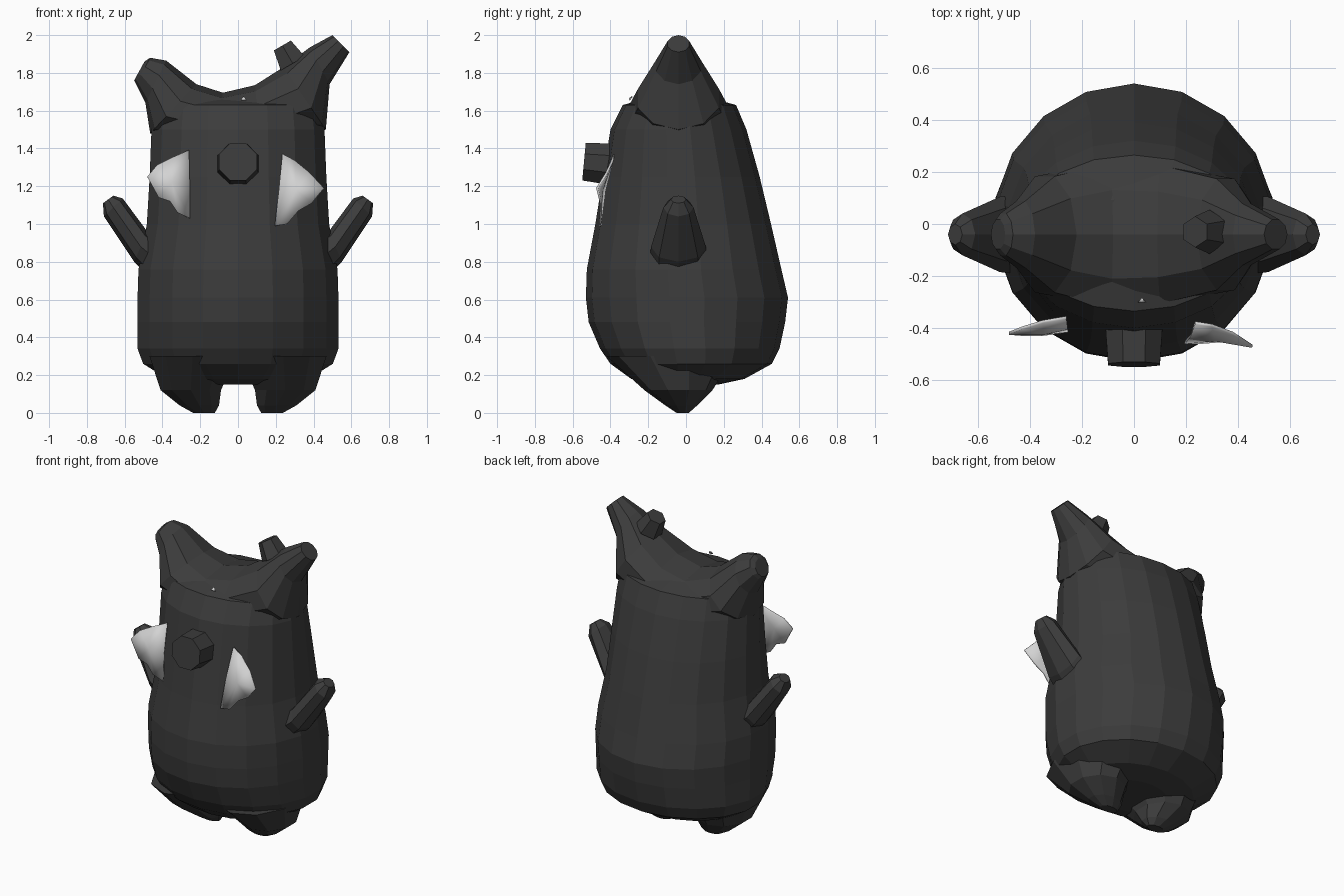
import bpy, bmesh, math
from mathutils import Vector

if "Cube" in bpy.data.objects:
    bpy.data.objects.remove(bpy.data.objects["Cube"])


def material(name, c):
    m = bpy.data.materials.new(name)
    m.diffuse_color = (c, c, c, 1)
    m.use_nodes = True
    m.node_tree.nodes["Principled BSDF"].inputs["Base Color"].default_value = m.diffuse_color
    return m


DARK = material("charcoal", 0.045)
PALE = material("pale grey", 0.65)


def finish(bm, name, mat):
    bmesh.ops.recalc_face_normals(bm, faces=bm.faces[:])
    me = bpy.data.meshes.new(name)
    bm.to_mesh(me)
    bm.free()
    me.materials.append(mat)
    ob = bpy.data.objects.new(name, me)
    bpy.context.collection.objects.link(ob)
    return ob


def loft(name, rings, mat=DARK):
    """Skin a list of point rings and close both ends."""
    bm = bmesh.new()
    vs = [[bm.verts.new(p) for p in r] for r in rings]
    n = len(vs[0])
    for a, b in zip(vs, vs[1:]):
        for i in range(n):
            j = (i + 1) % n
            bm.faces.new((a[i], a[j], b[j], b[i]))
    bm.faces.new(vs[0])
    bm.faces.new(vs[-1])
    return finish(bm, name, mat)


def flat_ring(z, rx, front, back, n=18, cx=0):
    """Horizontal oval from its half width and front/back y."""
    cy, ry = (front + back) / 2, (back - front) / 2
    return [(cx + rx * math.sin(2 * math.pi * i / n),
             cy + ry * math.cos(2 * math.pi * i / n), z) for i in range(n)]


def side_ring(top, bottom, w, n, side=1, cy=-0.04):
    """Oval standing across x, from its top and bottom (x, z) and half width."""
    t = Vector((top[0] * side, cy, top[1]))
    b = Vector((bottom[0] * side, cy, bottom[1]))
    c, h = (t + b) / 2, (t - b) / 2
    return [c + h * math.cos(2 * math.pi * i / n) +
            Vector((0, w * math.sin(2 * math.pi * i / n), 0)) for i in range(n)]


# Body: z, half width, front y, back y
loft("body", [flat_ring(*r) for r in (
    (0.15, 0.22, -0.18, 0.17), (0.18, 0.38, -0.29, 0.31), (0.26, 0.51, -0.40, 0.455),
    (0.34, 0.54, -0.455, 0.495), (0.48, 0.54, -0.515, 0.525), (0.61, 0.54, -0.53, 0.54),
    (0.76, 0.535, -0.525, 0.505), (1.0, 0.49, -0.48, 0.45), (1.25, 0.475, -0.44, 0.39),
    (1.50, 0.465, -0.40, 0.32), (1.63, 0.45, -0.335, 0.265), (1.675, 0.27, -0.17, 0.10))])

# Saddle-shaped crown running from one ear tip to the other
loft("ears", [side_ring(t, b, w, 10) for t, b, w in (
    ((-0.495, 1.86), (-0.55, 1.76), 0.06), ((-0.465, 1.88), (-0.54, 1.74), 0.085),
    ((-0.38, 1.865), (-0.49, 1.64), 0.135), ((-0.22, 1.74), (-0.465, 1.48), 0.235),
    ((-0.08, 1.695), (-0.12, 1.40), 0.29), ((0.09, 1.735), (0.12, 1.40), 0.28),
    ((0.24, 1.83), (0.465, 1.50), 0.225), ((0.38, 1.935), (0.485, 1.74), 0.125),
    ((0.50, 2.0), (0.59, 1.91), 0.06))])

for side, label in ((-1, "left"), (1, "right")):
    # Stubby feet
    loft(label + "_foot", [flat_ring(z, rx, f, b, 10, cx * side) for z, cx, rx, f, b in (
        (0.30, 0.24, 0.24, -0.42, 0.25), (0.12, 0.25, 0.168, -0.22, 0.14),
        (0.04, 0.205, 0.11, -0.11, 0.06), (0.0, 0.18, 0.06, -0.05, 0.015))])
    # Raised arms
    loft(label + "_arm", [side_ring(t, b, w, 8, side) for t, b, w in (
        ((0.44, 0.94), (0.48, 0.73), 0.15), ((0.48, 0.96), (0.55, 0.80), 0.145),
        ((0.61, 1.135), (0.71, 1.04), 0.08), ((0.66, 1.15), (0.715, 1.11), 0.04))])


def stub(name, start, end, r0, r1, n, turn=0.0):
    """Tapered prism between two points."""
    a, b = Vector(start), Vector(end)
    q = (b - a).to_track_quat('Z', 'Y')
    rings = []
    for c, r in ((a, r0), (b, r1)):
        rings.append([c + q @ Vector((r * math.cos(turn + 2 * math.pi * i / n),
                                      r * math.sin(turn + 2 * math.pi * i / n), 0))
                      for i in range(n)])
    return loft(name, rings)


# Snout and the knob by the tall ear
stub("nose", (0, -0.38, 1.315), (0, -0.54, 1.33), 0.12, 0.108, 8, math.pi / 8)
stub("ear_knob", (0.29, -0.03, 1.85), (0.235, -0.03, 1.945), 0.085, 0.06, 6)


def tuft(name, outline, centre, thick=0.012):
    """Smooth thin sheet fanned from a centre point."""
    bm = bmesh.new()
    c = bm.verts.new(centre)
    v = [bm.verts.new(p) for p in outline]
    for i in range(len(v)):
        bm.faces.new((c, v[i], v[(i + 1) % len(v)]))
    for f in bm.faces:
        f.smooth = True
    ob = finish(bm, name, PALE)
    s = ob.modifiers.new("thickness", 'SOLIDIFY')
    s.thickness = thick
    s.offset = 0


# Cheek tufts
tuft("left_cheek_tuft", [
    (-0.26, -0.36, 1.39), (-0.35, -0.375, 1.35), (-0.43, -0.40, 1.31), (-0.48, -0.42, 1.25),
    (-0.42, -0.425, 1.14), (-0.36, -0.425, 1.12), (-0.32, -0.42, 1.06), (-0.255, -0.41, 1.03),
    (-0.256, -0.40, 1.2)], (-0.35, -0.42, 1.22))
tuft("right_cheek_tuft", [
    (0.235, -0.38, 1.37), (0.30, -0.39, 1.335), (0.38, -0.42, 1.27), (0.455, -0.47, 1.19),
    (0.39, -0.45, 1.11), (0.32, -0.45, 1.07), (0.26, -0.455, 1.0), (0.195, -0.455, 0.99),
    (0.217, -0.43, 1.18)], (0.31, -0.445, 1.18))
# Tiny fleck on the brow
tuft("brow_fleck", [(0.015, -0.30, 1.655), (0.03, -0.285, 1.675), (0.045, -0.30, 1.655)],
     (0.03, -0.30, 1.665), 0.006)
